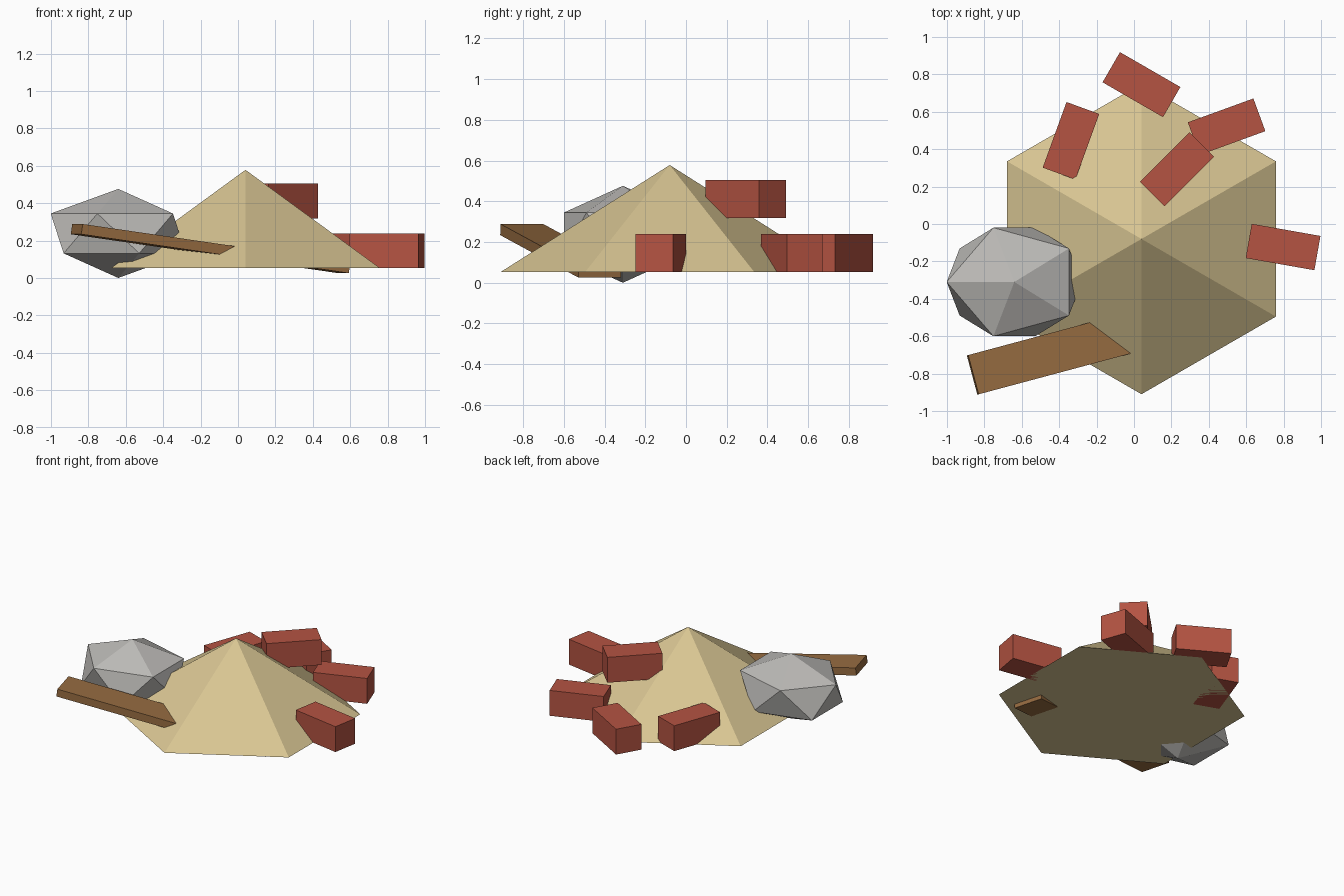
import bpy
from math import radians, pi

if "Cube" in bpy.data.objects:
    bpy.data.objects.remove(bpy.data.objects["Cube"])


def material(name, rgb):
    m = bpy.data.materials.new(name)
    m.diffuse_color = (*rgb, 1)
    m.use_nodes = True
    m.node_tree.nodes["Principled BSDF"].inputs["Base Color"].default_value = m.diffuse_color
    return m


SAND = material("sand", (0.69, 0.56, 0.29))
STONE = material("grey stone", (0.50, 0.49, 0.47))
BRICK = material("red brick", (0.46, 0.088, 0.055))
WOOD = material("brown wood", (0.31, 0.15, 0.053))


def finish(name, mat):
    ob = bpy.context.object
    ob.name = name
    ob.data.materials.append(mat)
    return ob


def box(name, mat, loc, size, rot):
    bpy.ops.mesh.primitive_cube_add(size=1, location=loc,
                                    rotation=[radians(a) for a in rot])
    ob = finish(name, mat)
    ob.scale = size
    return ob


# Six-sided sand heap, corners pointing to front and back
bpy.ops.mesh.primitive_cone_add(vertices=6, radius1=0.83, radius2=0, depth=0.525,
                                location=(0.04, -0.08, 0.053 + 0.2625))
finish("sand_heap", SAND)

# Flattened boulder
bpy.ops.mesh.primitive_ico_sphere_add(subdivisions=1, radius=1,
                                      location=(-0.64, -0.31, 0.238),
                                      rotation=(0, 0, pi))
finish("boulder", STONE).scale = (0.404, 0.341, 0.238)

# Loose bricks: x, y, bottom height, turn
for i, (x, y, z, turn) in enumerate([
        (0.797, -0.123, 0.053, -10),
        (0.495, 0.52, 0.053, 20),
        (0.23, 0.293, 0.318, 45),
        (0.04, 0.745, 0.053, -30),
        (-0.337, 0.445, 0.053, 70)]):
    box(f"brick_{i + 1}", BRICK, (x, y, z + 0.093), (0.373, 0.186, 0.186), (0, 0, turn))

# Plank leaning through the heap
box("plank", WOOD, (-0.147, -0.615, 0.157), (1.495, 0.217, 0.055), (0, 8, 15))
